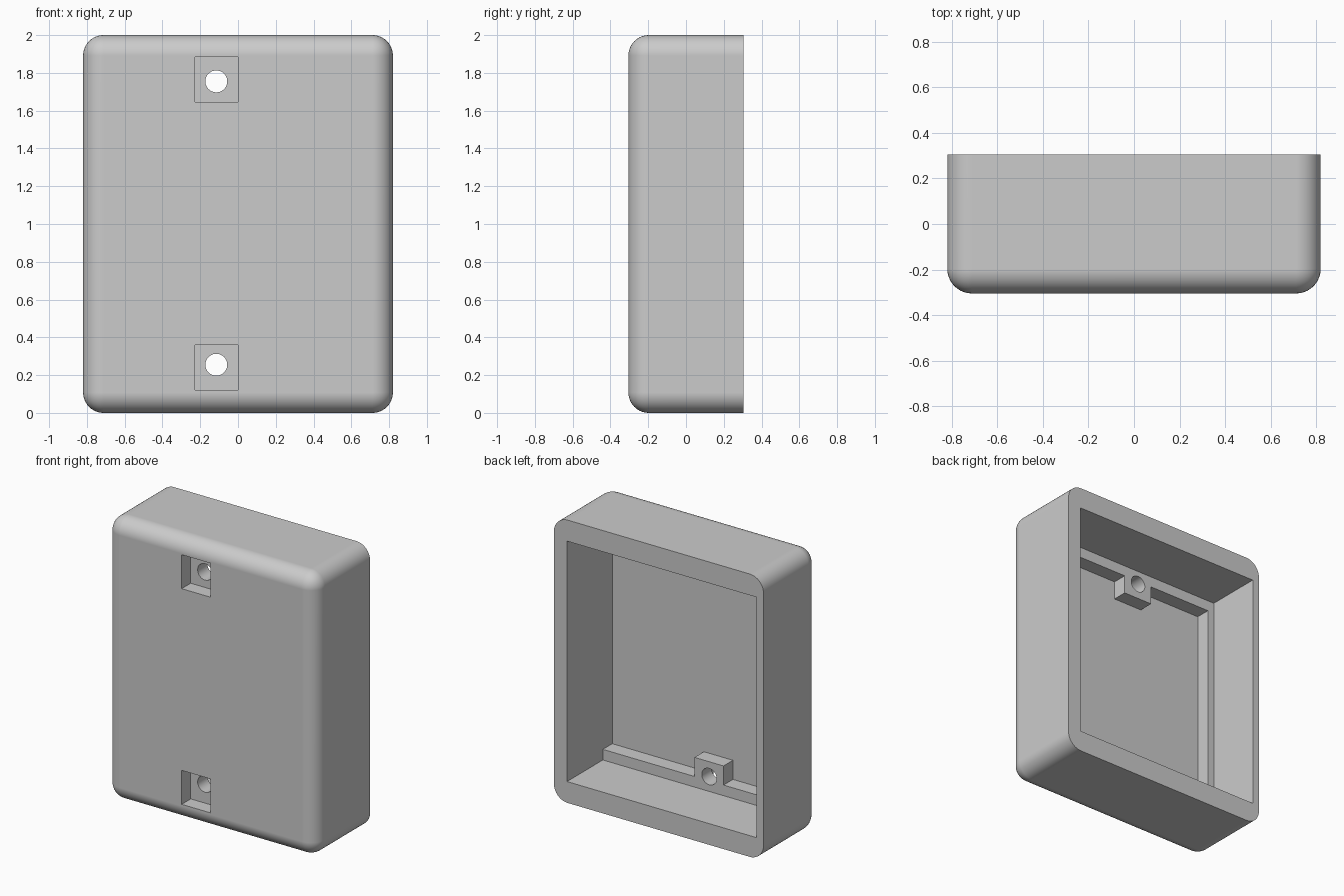
import bpy
import bmesh
import math
from mathutils import Matrix, Vector

if "Cube" in bpy.data.objects:
    bpy.data.objects.remove(bpy.data.objects["Cube"], do_unlink=True)

grey = bpy.data.materials.new("light grey plastic")
grey.use_nodes = True
GREY = (0.6, 0.6, 0.6, 1.0)
grey.diffuse_color = GREY
grey.node_tree.nodes["Principled BSDF"].inputs["Base Color"].default_value = GREY

BACK = 0.305       # open rim (the front is at -BACK)
FLOOR = -0.2       # inside of the front wall
LEDGE = -0.095     # level of the inner step
FILLET = 0.108


def finish(name, bm):
    mesh = bpy.data.meshes.new(name)
    bmesh.ops.recalc_face_normals(bm, faces=bm.faces)
    bm.to_mesh(mesh)
    bm.free()
    mesh.materials.append(grey)
    obj = bpy.data.objects.new(name, mesh)
    bpy.context.collection.objects.link(obj)
    return obj


def box_bmesh(x, y, z):
    """Box from (low, high) pairs on each axis."""
    bm = bmesh.new()
    low, high = (Vector(c) for c in zip(x, y, z))
    place = Matrix.Translation((low + high) / 2) @ Matrix.Diagonal((high - low).to_4d())
    bmesh.ops.create_cube(bm, size=1, matrix=place)
    return bm


def box(name, x, y, z):
    return finish(name, box_bmesh(x, y, z))


def combine(target, tool, operation):
    """Apply a boolean and discard the tool object."""
    tool.hide_render = True
    mod = target.modifiers.new(operation.title(), 'BOOLEAN')
    mod.operation = operation
    mod.solver = 'EXACT'
    mod.object = tool
    bpy.context.view_layer.objects.active = target
    bpy.ops.object.modifier_apply(modifier=mod.name)
    bpy.data.objects.remove(tool, do_unlink=True)


# Outer shell: rounded everywhere except around the open back rim
bm = box_bmesh((-0.82, 0.82), (-BACK, BACK), (0, 2))
rounded = [e for e in bm.edges if any(v.co.y < 0 for v in e.verts)]
bmesh.ops.bevel(bm, geom=rounded, offset=FILLET, segments=10, profile=0.5,
                affect='EDGES', clamp_overlap=True)
housing = finish("housing", bm)

# Stepped cavity: narrow pocket, then wider opening with a ledge
combine(housing, box("pocket_cutter", (-0.717, 0.717), (FLOOR, 0.5), (0.225, 1.775)),
        'DIFFERENCE')
combine(housing, box("opening_cutter", (-0.767, 0.717), (LEDGE, 0.5), (0.15, 1.85)),
        'DIFFERENCE')

# Screw bosses inside, with square recesses in front and round holes through
TAB_X = (-0.227, 0)
for bottom, inner, outer, hole in ((0.12, 0.2, 0.36, 0.255), (1.645, 1.645, 1.8, 1.755)):
    combine(housing, box("screw_boss", TAB_X, (-0.25, LEDGE), (inner, outer)), 'UNION')
    combine(housing, box("recess_cutter", TAB_X, (-0.5, FLOOR - 0.004),
                         (bottom, bottom + 0.24)), 'DIFFERENCE')
    bm = bmesh.new()
    place = Matrix.Translation((-0.115, -0.15, hole)) @ Matrix.Rotation(math.pi / 2, 4, 'X')
    bmesh.ops.create_cone(bm, cap_ends=True, segments=40, radius1=0.058, radius2=0.058,
                          depth=0.4, matrix=place)
    combine(housing, finish("hole_cutter", bm), 'DIFFERENCE')

# Smooth fillets and holes with crisp edges
bpy.ops.object.select_all(action='DESELECT')
housing.select_set(True)
bpy.context.view_layer.objects.active = housing
bpy.ops.object.shade_smooth_by_angle(angle=math.radians(30))
weighted = housing.modifiers.new("Weighted normals", 'WEIGHTED_NORMAL')
weighted.keep_sharp = True
